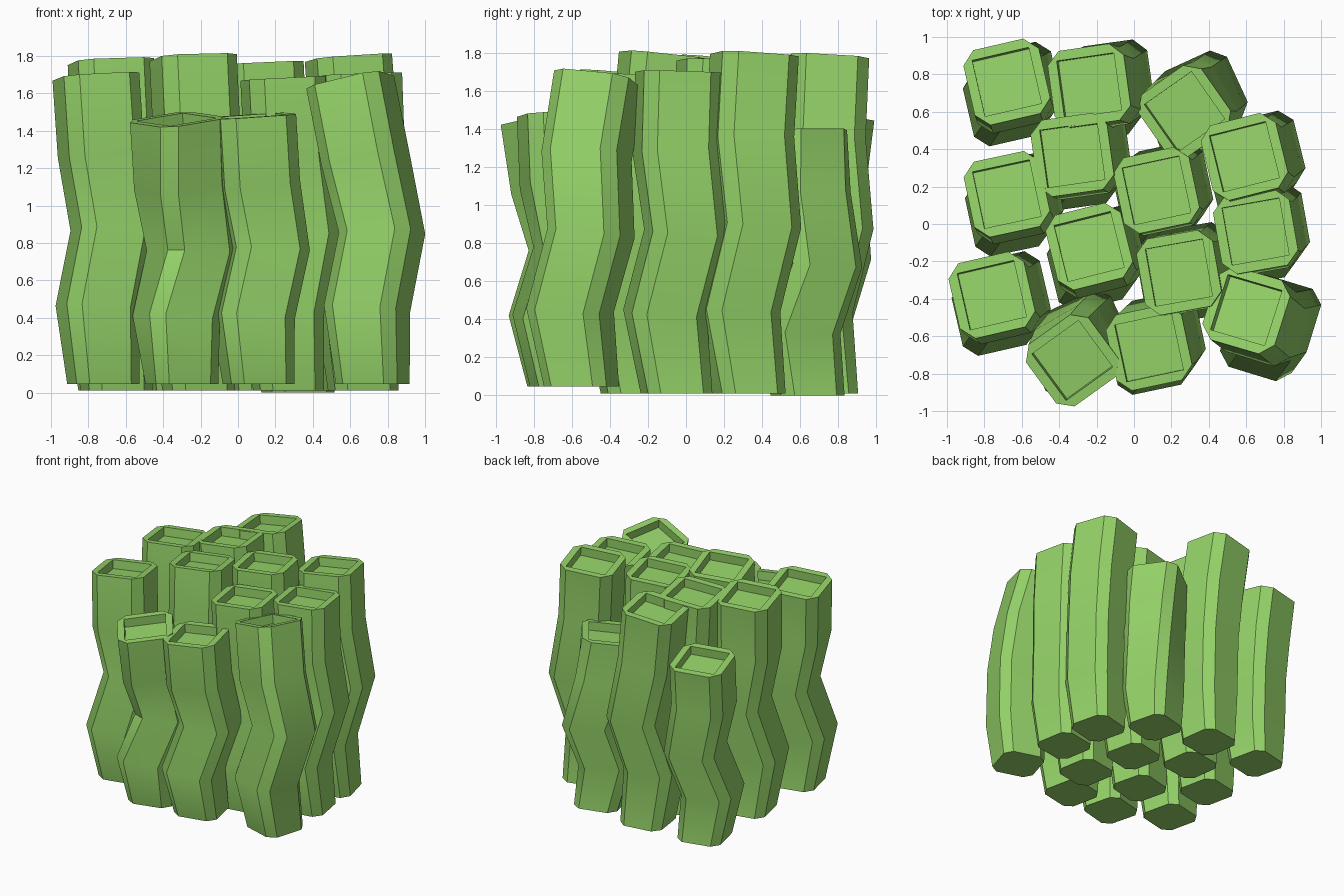
import bpy, bmesh, math
from mathutils import Vector

if "Cube" in bpy.data.objects:
    bpy.data.objects.remove(bpy.data.objects["Cube"])

green = bpy.data.materials.new("stalk green")
green.diffuse_color = (0.30, 0.65, 0.14, 1)
green.use_nodes = True
green.node_tree.nodes["Principled BSDF"].inputs["Base Color"].default_value = green.diffuse_color

# chamfered square outline and square recess
HALF, CUT, HOLE, DEPTH = 0.207, 0.07, 0.155, 0.07
QUARTERS = [Vector((math.cos(q), math.sin(q))) for q in (math.pi / 2 * k for k in range(4))]
OCT, SQ = [], []
for d in QUARTERS:
    side = Vector((-d.y, d.x))
    OCT += [d * HALF - side * (HALF - CUT), d * HALF + side * (HALF - CUT)]
    SQ.append((d + side) * HOLE)

# shared by all stalks, from top to bottom: zigzag, share of lean, thickness
ZIGZAG = [(0, 0), (.015, -.005), (.07, .05), (-.01, -.06), (.02, 0)]
LEAN = [0, 0.65, 1, 1, 1]
THICK = [1, 1, 0.97, 0.97, 0.83]


def ring(bm, shape, centre, tangent, ang, scale=1.0, drop=0.0):
    """Cross-section placed at right angles to the stalk's path."""
    rot = Vector((0, 0, 1)).rotation_difference(tangent.normalized())
    out = []
    for x, y in shape:
        p = Vector((x * math.cos(ang) - y * math.sin(ang),
                    x * math.sin(ang) + y * math.cos(ang), -drop)) * scale
        out.append(bm.verts.new(rot @ p + centre))
    return out


def stalk(name, height, deg, x, y, lean_x, lean_y):
    """Bent chamfered tube with a recessed top; (x, y) is the top centre."""
    base = 0.045 if y < -0.3 else 0.01
    if name == "stalk_03":
        base = 0.0
    bm = bmesh.new()
    pts = [Vector((x + zx + f * lean_x, y + zy + f * lean_y, height + (base - height) * i / 4))
           for i, ((zx, zy), f) in enumerate(zip(ZIGZAG, LEAN))]
    # strongly turned tops twist back to the common direction lower down
    twist = (12 - deg) * 0.9 if deg > 20 else 0
    rings = []
    for i, p in enumerate(pts):
        tan = pts[max(i - 1, 0)] - pts[min(i + 1, 4)] if i < 4 else Vector((0, 0, 1))
        ang = math.radians(deg + twist * i / 4)
        rings.insert(0, ring(bm, OCT, p, tan, ang, THICK[i]))
    bm.faces.new(rings[0][::-1])
    for lo, hi in zip(rings, rings[1:]):
        for k in range(8):
            n = (k + 1) % 8
            bm.faces.new((lo[k], lo[n], hi[n], hi[k]))
    # rim and recess
    top, tan, ang = rings[-1], pts[0] - pts[1], math.radians(deg)
    rim = ring(bm, SQ, pts[0], tan, ang)
    floor = ring(bm, SQ, pts[0], tan, ang, 1.0, DEPTH)
    for k in range(4):
        n = (k + 1) % 4
        a, b, c = top[2 * k + 1], top[2 * k + 2 - 8], top[2 * k + 3 - 8]
        bm.faces.new((a, b, rim[k]))
        bm.faces.new((b, c, rim[n], rim[k]))
        bm.faces.new((rim[k], rim[n], floor[n], floor[k]))
    bm.faces.new(floor)
    bmesh.ops.recalc_face_normals(bm, faces=bm.faces)
    me = bpy.data.meshes.new(name)
    bm.to_mesh(me)
    bm.free()
    me.materials.append(green)
    me.shade_smooth()
    me.set_sharp_from_angle(angle=math.radians(38))
    bpy.context.collection.objects.link(bpy.data.objects.new(name, me))


# height, turn, top centre, lean of the body
STALKS = [
    (1.47, 13, -.68, .76, 0, -.06),
    (1.77, 8, -.24, .74, .06, -.02),
    (1.38, 35, .27, .60, .03, .04),
    (1.79, 14, .59, .36, .03, -.03),
    (1.78, 8, -.33, .37, .03, -.02),
    (1.77, 12, -.68, .16, .01, -.05),
    (1.76, 12, .12, .18, .01, -.01),
    (1.79, 14, -.24, -.12, .01, -.06),
    (1.70, 10, .65, -.04, 0, -.01),
    (1.69, 13, -.76, -.38, .02, -.04),
    (1.68, 10, .24, -.26, .01, 0),
    (1.46, 36, -.33, -.73, .01, .09),
    (1.48, 12, .08, -.66, .01, .03),
    (1.66, -17, .60, -.46, .10, -.09),
]
for i, s in enumerate(STALKS):
    stalk("stalk_%02d" % (i + 1), *s)
